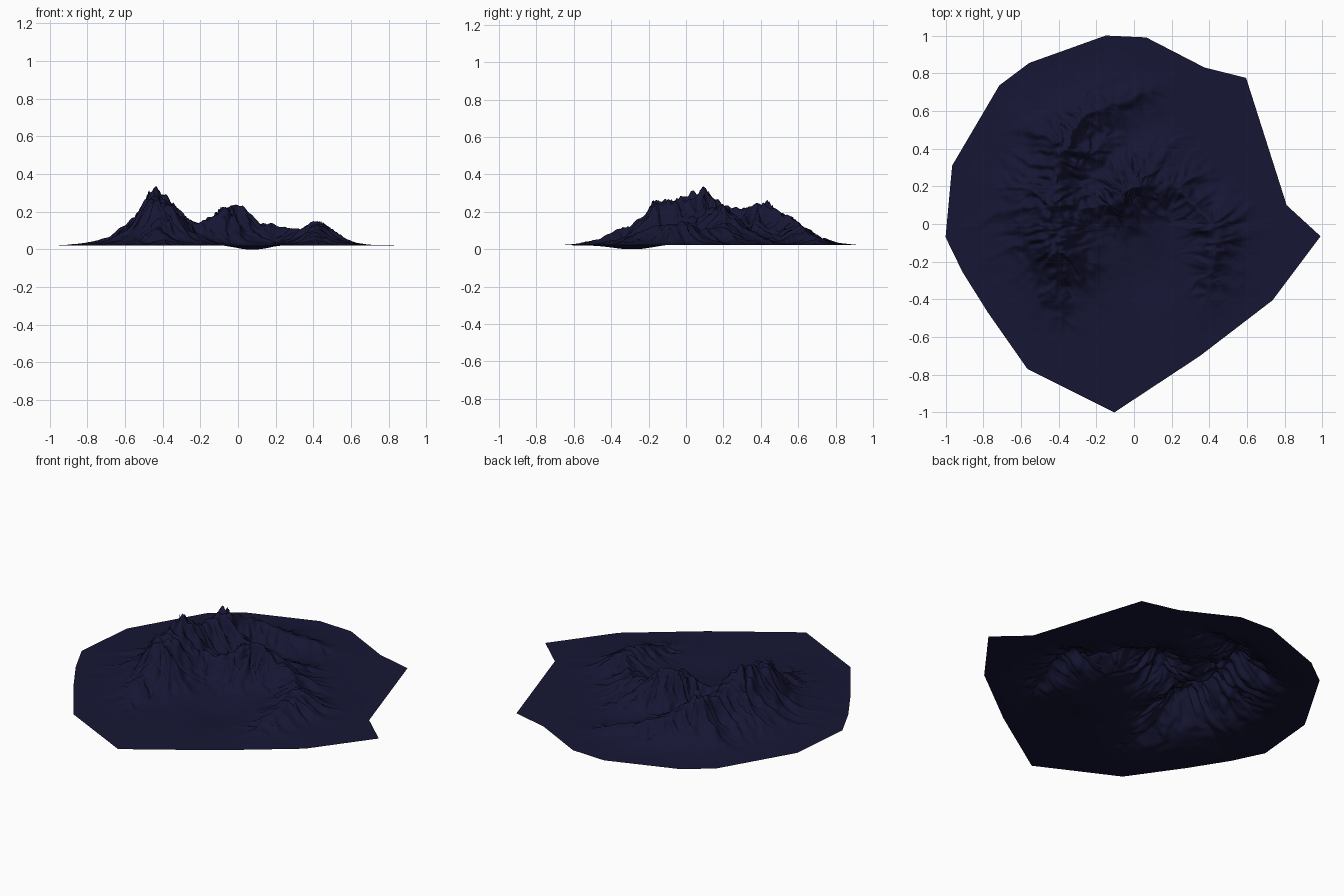
import bpy, bmesh, math
from mathutils import Vector, noise

if "Cube" in bpy.data.objects:
    bpy.data.objects.remove(bpy.data.objects["Cube"])

# Irregular rim of the land sheet
RIM = [(-.15, 1), (.065, .99), (.375, .83), (.595, .775), (.81, .1), (.99, -.065),
       (.735, -.405), (.35, -.7), (-.105, -1), (-.565, -.77), (-.775, -.47),
       (-.91, -.255), (-1, -.07), (-.965, .31), (-.715, .735), (-.555, .855)]

# Crest lines (x, y, height): west range, inner range with east hill, side spurs
CRESTS = [
    [(-.40, -.48, .03), (-.42, -.3, .10), (-.42, -.14, .235), (-.45, 0, .235), (-.44, .1, .26),
     (-.43, .25, .20), (-.38, .42, .205), (-.27, .55, .14), (-.12, .64, .08), (.08, .68, .03)],
    [(-.44, .04, .2), (-.3, .06, .145), (-.2, .08, .115), (-.12, .11, .15), (-.05, .17, .195),
     (.03, .21, .17), (.13, .21, .12), (.25, .18, .10), (.34, .08, .08), (.41, 0, .125),
     (.44, -.1, .115), (.42, -.25, .07), (.39, -.38, .03)],
    [(-.02, .19, .17), (.08, .3, .10), (.18, .4, .04)],
    [(-.38, .42, .19), (-.25, .38, .11), (-.15, .43, .06)],
    [(-.44, .1, .22), (-.54, .17, .13), (-.64, .21, .05)],
]
BASE = .021


def crest_height(crest, p):
    """Height given by one crest, with gullies running down its fall lines."""
    best = None
    for a, b in zip(crest, crest[1:]):
        a2, b2 = Vector(a[:2]), Vector(b[:2])
        e = b2 - a2
        t = min(1, max(0, (p - a2).dot(e) / e.length_squared))
        c = a2 + e * t
        d = (p - c).length
        h = a[2] + (b[2] - a[2]) * t
        v = h * math.exp(-(d / (.075 + .32 * h)) ** 1.35)
        if best is None or v > best[0]:
            best = (v, h, d, c)
    v, h, d, c = best
    way = (p - c) / max(d, 1e-6)
    q = c + way * .1
    broad = abs(noise.noise(Vector((q.x * 13, q.y * 13, d * 2))))
    fine = abs(noise.noise(Vector((q.x * 32, q.y * 32, 5 + d * 5))))
    carve = min(1, d / .06)
    return v * (1 + carve * (.32 - 1.1 * broad - .55 * fine))


def height(x, y):
    w = noise.noise_vector(Vector((x * 6, y * 6, 1))) * .03
    w += noise.noise_vector(Vector((x * 17, y * 17, 4))) * .012
    p = Vector((x + w.x, y + w.y))
    z = sum(max(0, crest_height(c, p)) ** 4 for c in CRESTS) ** .25
    z *= 1 + .16 * noise.noise(Vector((x * 22, y * 22, 9)))
    # shallow hollow in the open basin
    hollow = math.exp(-((x - .07) / .13) ** 2 - ((y + .28) / .15) ** 2)
    return max(0, BASE + z - .024 * hollow)


# Evenly divided rim, joined to a centre by rings
rim = []
for a, b in zip(RIM, RIM[1:] + RIM[:1]):
    a, b = Vector(a), Vector(b)
    n = max(2, round((b - a).length / .016))
    rim += [a.lerp(b, i / n) for i in range(n)]
centre = Vector((-.04, .04))
RINGS = 120

bm = bmesh.new()
mid = bm.verts.new((*centre, height(*centre)))
prev = None
for k in range(1, RINGS + 1):
    f = k / RINGS
    ring = []
    for r in rim:
        p = centre.lerp(r, f)
        fade = min(1, (1 - f) * 8)
        ring.append(bm.verts.new((p.x, p.y, BASE + (height(p.x, p.y) - BASE) * fade)))
    for i in range(len(rim)):
        j = i - 1
        if prev:
            bm.faces.new((prev[j], ring[j], ring[i], prev[i]))
        else:
            bm.faces.new((mid, ring[j], ring[i]))
    prev = ring
bmesh.ops.recalc_face_normals(bm, faces=bm.faces)
if sum(f.normal.z for f in bm.faces) < 0:
    bmesh.ops.reverse_faces(bm, faces=bm.faces)
for f in bm.faces:
    f.smooth = True

mesh = bpy.data.meshes.new("mountain_terrain")
bm.to_mesh(mesh)
bm.free()
land = bpy.data.objects.new("mountain_terrain", mesh)
bpy.context.collection.objects.link(land)

mat = bpy.data.materials.new("dark_navy")
mat.diffuse_color = (.008, .008, .035, 1)
mat.use_nodes = True
mat.node_tree.nodes["Principled BSDF"].inputs["Base Color"].default_value = mat.diffuse_color
mesh.materials.append(mat)
